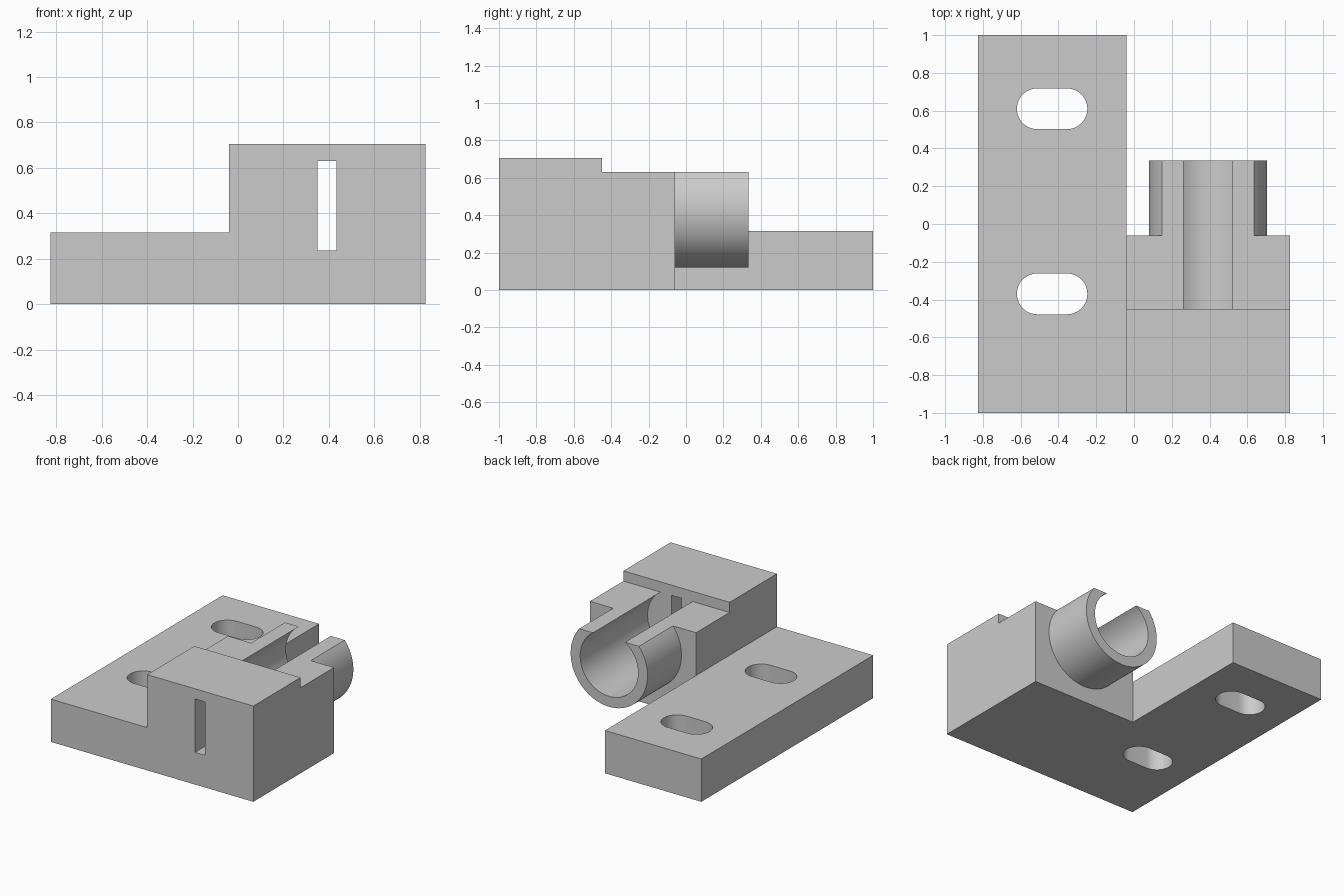
import bpy, bmesh, math
from mathutils import Vector

cube = bpy.data.objects.get("Cube")
if cube:
    bpy.data.objects.remove(cube, do_unlink=True)

grey = bpy.data.materials.new("light grey")
grey.use_nodes = True
COLOUR = (0.6, 0.6, 0.6, 1)
grey.diffuse_color = COLOUR
grey.node_tree.nodes["Principled BSDF"].inputs["Base Color"].default_value = COLOUR


def extrude(name, outline, axis, start, end):
    """Extrude a closed 2D outline along x (y,z), y (x,z) or z (x,y)."""
    i = "xyz".index(axis)

    def place(p):
        v = list(p)
        v.insert(i, start)
        return v

    bm = bmesh.new()
    face = bm.faces.new([bm.verts.new(place(p)) for p in outline])
    ext = bmesh.ops.extrude_face_region(bm, geom=[face])
    move = Vector((0, 0, 0))
    move[i] = end - start
    bmesh.ops.translate(bm, vec=move, verts=[e for e in ext["geom"] if isinstance(e, bmesh.types.BMVert)])
    bmesh.ops.recalc_face_normals(bm, faces=bm.faces)
    mesh = bpy.data.meshes.new(name)
    bm.to_mesh(mesh)
    bm.free()
    mesh.materials.append(grey)
    ob = bpy.data.objects.new(name, mesh)
    bpy.context.collection.objects.link(ob)
    return ob


def rect(a0, b0, a1, b1):
    return [(a0, b0), (a1, b0), (a1, b1), (a0, b1)]


def arc(ca, cb, r, start, end, n):
    return [(ca + r * math.cos(start + (end - start) * k / n),
             cb + r * math.sin(start + (end - start) * k / n)) for k in range(n + 1)]


def combine(target, other, operation):
    mod = target.modifiers.new(operation, "BOOLEAN")
    mod.operation, mod.solver, mod.object = operation, "EXACT", other
    bpy.ops.object.select_all(action="DESELECT")
    bpy.context.view_layer.objects.active = target
    target.select_set(True)
    bpy.ops.object.modifier_apply(modifier=mod.name)
    bpy.data.objects.remove(other, do_unlink=True)


# Main dimensions
LEFT, MID, RIGHT = -0.825, -0.04, 0.825
PLATE_TOP, CUT_TOP, BLOCK_TOP = 0.315, 0.63, 0.705
BLOCK_BACK, STEP, TUBE_BACK = -0.06, -0.45, 0.335
CX, CZ, R_OUT, R_IN = 0.392, 0.433, 0.313, 0.236

# Long mounting plate, with the stepped block beside it
bracket = extrude("bracket", rect(LEFT, -1, MID, 1), "z", 0, PLATE_TOP)
block = extrude("block", [(-1, 0), (BLOCK_BACK, 0), (BLOCK_BACK, CUT_TOP), (STEP, CUT_TOP),
                          (STEP, BLOCK_TOP), (-1, BLOCK_TOP)], "x", MID, RIGHT)
combine(bracket, block, "UNION")

# Round sleeve with its top sliced flat, level with the lower step
a = math.asin((CUT_TOP - CZ) / R_OUT)
sleeve = extrude("sleeve", arc(CX, CZ, R_OUT, a, -math.pi - a, 72), "y", -0.3, TUBE_BACK)
combine(bracket, sleeve, "UNION")

# Blind bore, open at the top and stopping at the step
bore = extrude("bore", arc(CX, CZ, R_IN, 0, math.tau, 96)[:-1], "y", STEP, 0.5)
combine(bracket, bore, "DIFFERENCE")

# Narrow upright slot through the front wall
slot = extrude("front_slot", rect(0.35, 0.237, 0.433, CUT_TOP), "y", -1.2, -0.4)
combine(bracket, slot, "DIFFERENCE")

# Two rounded bolt slots through the plate
for y in (0.61, -0.37):
    r, h = 0.108, math.pi / 2
    outline = arc(-0.355, y, r, -h, h, 24) + arc(-0.512, y, r, h, 3 * h, 24)
    hole = extrude("bolt_slot", outline, "z", -0.2, 0.6)
    combine(bracket, hole, "DIFFERENCE")

bpy.ops.object.shade_smooth_by_angle(angle=math.radians(30))
